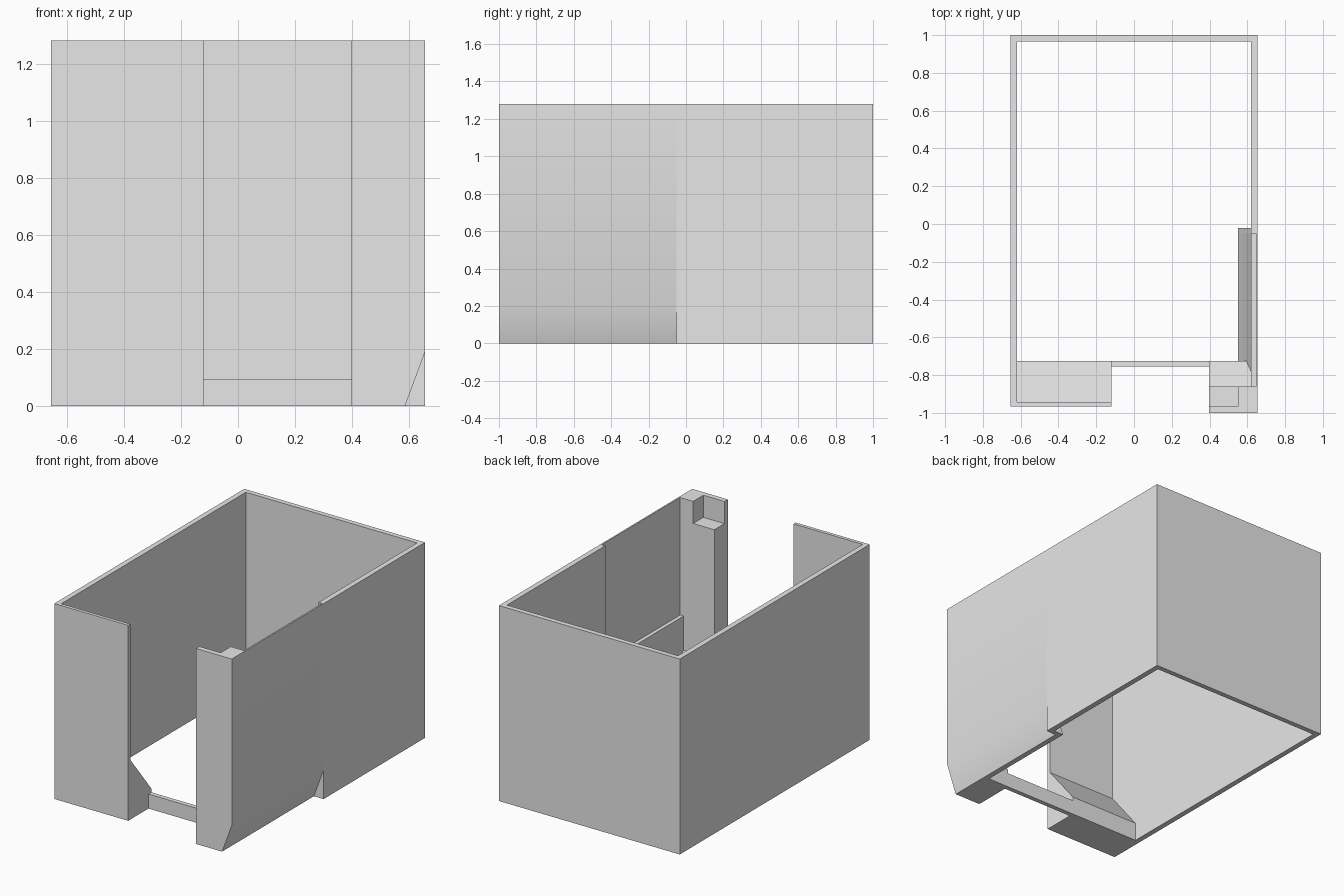
import bpy, bmesh, math
from mathutils import Vector

cube = bpy.data.objects.get("Cube")
if cube:
    bpy.data.objects.remove(cube, do_unlink=True)

GREY = (0.8, 0.8, 0.8, 1.0)
grey = bpy.data.materials.new("plain grey")
grey.use_nodes = True
grey.diffuse_color = GREY
grey.node_tree.nodes["Principled BSDF"].inputs["Base Color"].default_value = GREY

# Main levels
TOP = 1.28
BEND = 0.19          # height where the right wall starts to lean inward
OUT, IN = 0.655, 0.62
STEP = -0.05         # where the recessed stretch of the right wall ends
POST_BACK = -0.86


def prism(name, profile, start, end, axis="y", trim=None):
    """Extrude a closed (a, z) profile along x or y, optionally cut by a plane."""
    def place(a, z, t):
        return (a, t, z) if axis == "y" else (t, a, z)

    bm = bmesh.new()
    face = bm.faces.new([bm.verts.new(place(a, z, start)) for a, z in profile])
    grown = bmesh.ops.extrude_face_region(bm, geom=[face])
    moved = [v for v in grown["geom"] if isinstance(v, bmesh.types.BMVert)]
    bmesh.ops.translate(bm, verts=moved, vec=Vector(place(0, 0, end - start)))
    if trim:
        cut = bmesh.ops.bisect_plane(bm, geom=bm.verts[:] + bm.edges[:] + bm.faces[:],
                                     plane_co=trim[0], plane_no=trim[1], clear_outer=True)
        rim = [e for e in cut["geom_cut"] if isinstance(e, bmesh.types.BMEdge)]
        bmesh.ops.contextual_create(bm, geom=rim)
    bmesh.ops.recalc_face_normals(bm, faces=bm.faces[:])
    mesh = bpy.data.meshes.new(name)
    bm.to_mesh(mesh)
    bm.free()
    mesh.materials.append(grey)
    obj = bpy.data.objects.new(name, mesh)
    bpy.context.collection.objects.link(obj)
    return obj


def box(name, x0, x1, y0, y1, z0, z1):
    return prism(name, [(x0, z0), (x1, z0), (x1, z1), (x0, z1)], y0, y1)


def activate(obj):
    bpy.ops.object.select_all(action="DESELECT")
    obj.select_set(True)
    bpy.context.view_layer.objects.active = obj


# Straight walls
box("left_wall", -OUT, -IN, -0.965, 1, 0, TOP)
box("back_wall", -IN, IN, 0.967, 1, 0, TOP)
box("right_rear_wall", IN, OUT, STEP, 1, 0, TOP)

# Right front wall: leaning foot, thick lower part, thin upper part
front_wall = prism("right_front_wall", [
    (0.585, 0), (OUT, BEND), (OUT, TOP), (0.645, TOP),
    (0.645, 0.51), (IN, 0.51), (IN, BEND), (0.55, 0)], POST_BACK, STEP)
prism("foot_end_cap", [(0.55, 0), (IN, 0), (IN, BEND)], STEP, -0.02)

# Left front panel with the sloped base behind it
prism("left_front_panel", [
    (-0.965, 0), (-0.725, 0), (-0.725, 0.12),
    (-0.943, 0.39), (-0.943, TOP), (-0.965, TOP)], -IN, -0.12, axis="x")

# Right front post with a notch cut from its top corner
post = prism("right_front_post", [
    (0.397, 0), (0.585, 0), (OUT, BEND), (OUT, TOP), (0.397, TOP)], -1, POST_BACK)
cutter = box("notch_cutter", 0.3, 0.55, -0.965, -0.8, 1.135, 1.4)
cutter.hide_render = True
notch = post.modifiers.new("notch", "BOOLEAN")
notch.operation = "DIFFERENCE"
notch.solver = "EXACT"
notch.object = cutter
activate(post)
bpy.ops.object.modifier_apply(modifier=notch.name)
bpy.data.objects.remove(cutter, do_unlink=True)

# Sloped base behind the post, trimmed inside the leaning wall
prism("right_sloped_base", [
    (POST_BACK, 0), (-0.725, 0), (-0.725, 0.12), (POST_BACK, 0.287)],
    0.397, 0.635, axis="x", trim=((0.57, 0, 0), (BEND, 0, -0.07)))

# Low sill across the doorway
box("door_sill", -0.12, 0.397, -0.755, -0.725, 0, 0.095)

# Soft bend on the leaning parts, crisp corners elsewhere
for part in (front_wall, post):
    activate(part)
    bpy.ops.object.shade_smooth_by_angle(angle=math.radians(30))
